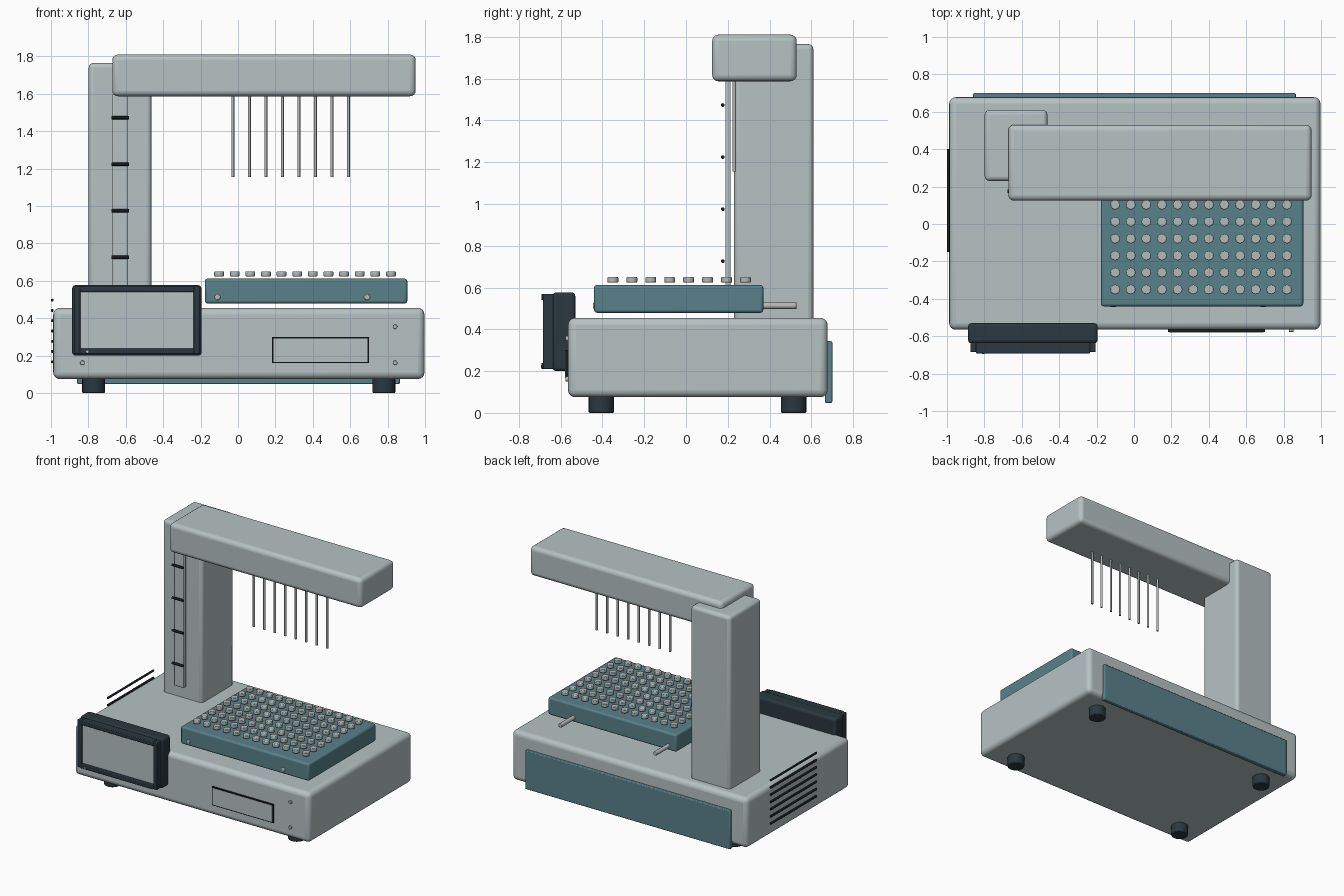
import bpy, math

if "Cube" in bpy.data.objects:
    bpy.data.objects.remove(bpy.data.objects["Cube"])

def material(name, rgb):
    m = bpy.data.materials.new(name)
    m.diffuse_color = (*rgb, 1)
    m.use_nodes = True
    m.node_tree.nodes["Principled BSDF"].inputs["Base Color"].default_value = m.diffuse_color
    return m

GREY = material("light grey", (0.47, 0.54, 0.55))
METAL = material("metal grey", (0.46, 0.49, 0.48))
TEAL = material("teal", (0.10, 0.22, 0.255))
DARK = material("dark slate", (0.023, 0.039, 0.05))
BLACK = material("black", (0.008, 0.011, 0.013))

def finish(o, name, mat, bevel, segments):
    o.name = name
    o.data.materials.append(mat)
    if bevel:
        b = o.modifiers.new("bevel", 'BEVEL')
        b.width, b.segments, b.limit_method = bevel, segments, 'ANGLE'
    bpy.ops.object.shade_smooth_by_angle(angle=math.radians(35))
    return o

def box(name, x, y, z, mat, bevel=0.0, segments=3):
    """Box from (min, max) pairs."""
    bpy.ops.mesh.primitive_cube_add(size=1, location=[(a + b) / 2 for a, b in (x, y, z)])
    o = bpy.context.object
    o.scale = [b - a for a, b in (x, y, z)]
    bpy.ops.object.transform_apply(location=False, rotation=False, scale=True)
    return finish(o, name, mat, bevel, segments)

def rod(name, a, axis, length, r, mat, bevel=0.0, sides=16):
    """Cylinder starting at point a and running along +axis."""
    i = 'xyz'.index(axis)
    c = list(a)
    c[i] += length / 2
    rot = {'x': (0, math.pi / 2, 0), 'y': (math.pi / 2, 0, 0), 'z': (0, 0, 0)}[axis]
    bpy.ops.mesh.primitive_cylinder_add(vertices=sides, radius=r, depth=length, location=c, rotation=rot)
    return finish(bpy.context.object, name, mat, bevel, 2)

# Housing: base, column and overhanging arm
box("base", (-0.988, 0.997), (-0.565, 0.678), (0.075, 0.455), GREY, 0.035, 4)
box("column", (-0.798, -0.463), (0.23, 0.61), (0.43, 1.765), GREY, 0.025, 4)
box("arm", (-0.672, 0.95), (0.125, 0.53), (1.587, 1.81), GREY, 0.03, 4)
box("back_panel", (-0.86, 0.865), (0.665, 0.70), (0.048, 0.343), TEAL, 0.006, 2)

# Feet
for x in (-0.772, 0.78):
    for y in (-0.405, 0.515):
        rod("foot", (x, y, 0), 'z', 0.09, 0.061, DARK, 0.006, 24)

# Lift rail with index marks
box("lift_rail", (-0.672, -0.587), (0.188, 0.214), (0.55, 1.6), GREY, 0.006, 2)
for i in range(4):
    rod("rail_mark", (-0.677, 0.176, 0.726 + i * 0.249), 'x', 0.093, 0.009, BLACK, 0, 12)

# Dispensing needles
for i in range(8):
    rod("needle", (-0.028 + i * 0.0883, 0.231, 1.155), 'z', 0.45, 0.008, METAL, 0, 12)

# Sample rack with 12 x 8 well caps and two guide rods
box("rack", (-0.177, 0.905), (-0.44, 0.37), (0.479, 0.612), TEAL, 0.014, 3)
for i in range(12):
    for j in range(8):
        rod("well_cap", (-0.101 + i * 0.0835, -0.35 + j * 0.0907, 0.624), 'z', 0.026, 0.026, METAL, 0.004)
for x in (-0.11, 0.69):
    rod("guide_rod", (x, -0.444, 0.513), 'y', 0.974, 0.016, METAL, 0.004)

# Control display: body, raised frame, screen and status light
box("display_body", (-0.887, -0.195), (-0.638, -0.53), (0.20, 0.577), DARK, 0.018, 3)
for z in ((0.209, 0.239), (0.54, 0.57)):
    box("display_frame_bar", (-0.845, -0.235), (-0.692, -0.62), z, DARK, 0.005, 2)
for x in ((-0.875, -0.843), (-0.237, -0.205)):
    box("display_frame_side", x, (-0.685, -0.62), (0.209, 0.57), DARK, 0.005, 2)
box("display_screen", (-0.846, -0.234), (-0.665, -0.62), (0.235, 0.545), GREY)
rod("status_light", (-0.805, -0.695, 0.222), 'y', 0.01, 0.007, METAL, 0, 12)

# Front drawer: dark surround with light panel
box("drawer_surround", (0.183, 0.70), (-0.577, -0.55), (0.16, 0.30), BLACK)
box("drawer_panel", (0.190, 0.693), (-0.579, -0.56), (0.167, 0.293), GREY)

# Front screws
for x in (-0.832, 0.84):
    for z in (0.162, 0.355):
        rod("screw", (x, -0.577, z), 'y', 0.02, 0.012, METAL, 0.002)

# Side vents
for i in range(7):
    rod("vent_slat", (-0.993, -0.15, 0.167 + i * 0.055), 'y', 0.55, 0.008, BLACK, 0, 12)
